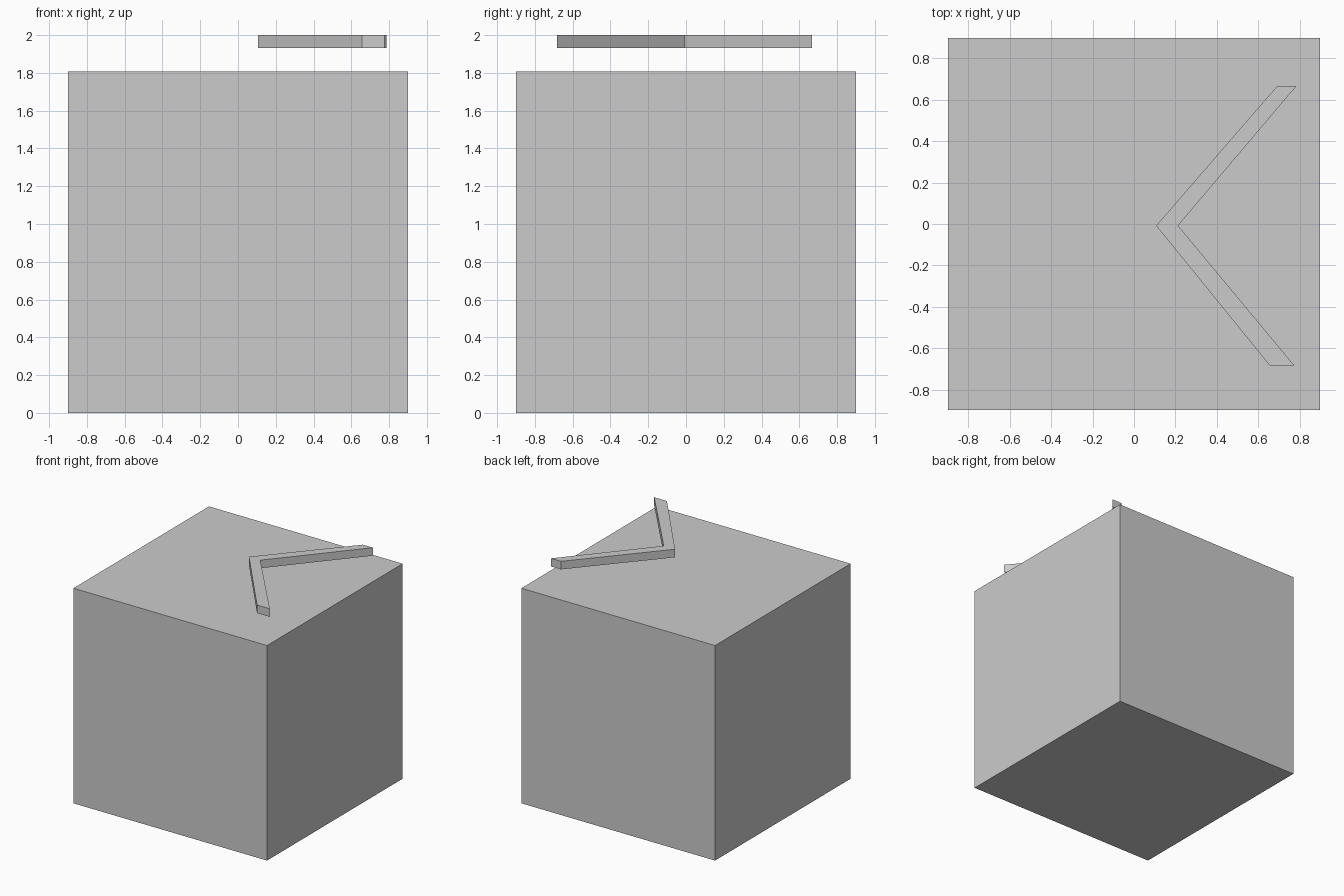
import bpy
import bmesh

if "Cube" in bpy.data.objects:
    bpy.data.objects.remove(bpy.data.objects["Cube"])


def prism(name, outline, z0, z1):
    """Extrude a flat outline (counter-clockwise) from z0 up to z1."""
    bm = bmesh.new()
    base = bm.faces.new([bm.verts.new((x, y, z0)) for x, y in outline])
    ext = bmesh.ops.extrude_face_region(bm, geom=[base], use_keep_orig=True)
    top = [g for g in ext["geom"] if isinstance(g, bmesh.types.BMVert)]
    bmesh.ops.translate(bm, verts=top, vec=(0, 0, z1 - z0))
    bmesh.ops.recalc_face_normals(bm, faces=bm.faces)
    mesh = bpy.data.meshes.new(name)
    bm.to_mesh(mesh)
    bm.free()
    obj = bpy.data.objects.new(name, mesh)
    bpy.context.collection.objects.link(obj)
    return obj


# Main cube body
h = 0.90
prism("cube_body", [(-h, -h), (h, -h), (h, h), (-h, h)], 0.0, 1.807)

# Slightly uneven chevron bar floating above the top face
prism("chevron_marker",
      [(0.107, -0.008), (0.656, -0.684), (0.775, -0.684),
       (0.213, -0.008), (0.786, 0.668), (0.693, 0.668)],
      1.932, 2.0)
